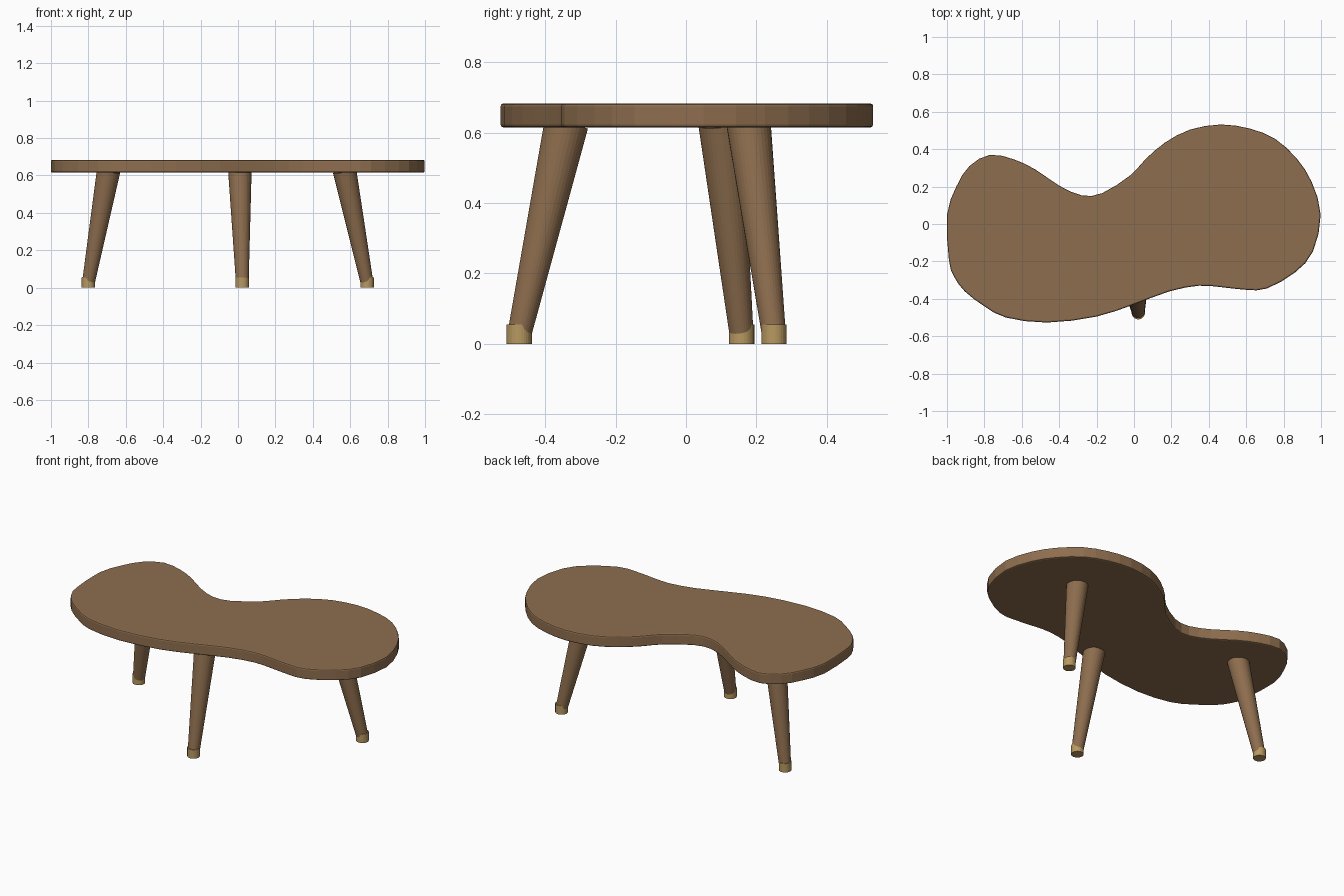
import bpy
import bmesh
from mathutils import Vector, Matrix

cube = bpy.data.objects.get("Cube")
if cube:
    bpy.data.objects.remove(cube, do_unlink=True)


def make_material(name, colour):
    mat = bpy.data.materials.new(name)
    mat.use_nodes = True
    mat.diffuse_color = colour
    mat.node_tree.nodes["Principled BSDF"].inputs["Base Color"].default_value = colour
    return mat


wood = make_material("walnut wood", (0.27, 0.155, 0.077, 1))
brass = make_material("brass", (0.48, 0.32, 0.12, 1))

TOP_Z = 0.683
UNDERSIDE_Z = 0.615


def add_object(name, bm, mat):
    bmesh.ops.recalc_face_normals(bm, faces=bm.faces[:])
    mesh = bpy.data.meshes.new(name)
    bm.to_mesh(mesh)
    bm.free()
    mesh.materials.append(mat)
    obj = bpy.data.objects.new(name, mesh)
    bpy.context.collection.objects.link(obj)
    return obj


def smooth_loop(points, steps):
    """Closed Catmull-Rom curve through the points."""
    pts = [Vector(p) for p in points]
    count = len(pts)
    result = []
    for i in range(count):
        a, b, c, d = (pts[(i + k) % count] for k in (-1, 0, 1, 2))
        for s in range(steps):
            t = s / steps
            result.append(b + (c - a) * t / 2
                          + (a - b * 2.5 + c * 2 - d / 2) * t ** 2
                          + (b * 3 - a - c * 3 + d) * t ** 3 / 2)
    return result


def tapered_rod(name, foot, head, foot_radius, head_radius, mat, sides=32):
    """Round rod between two points, thicker at the head."""
    foot, head = Vector(foot), Vector(head)
    axis = head - foot
    turn = axis.to_track_quat("Z", "Y").to_matrix().to_4x4()
    bm = bmesh.new()
    bmesh.ops.create_cone(bm, cap_ends=True, segments=sides,
                          radius1=foot_radius, radius2=head_radius,
                          depth=axis.length,
                          matrix=Matrix.Translation((foot + head) / 2) @ turn)
    return add_object(name, bm, mat)


# Freeform table top: two lobes with a waist
outline = [
    (-1, .05), (-.95, .2), (-.88, .31), (-.77, .37), (-.64, .345),
    (-.525, .29), (-.4, .205), (-.28, .153), (-.17, .165), (-.02, .26),
    (.06, .345), (.165, .435), (.3, .505), (.465, .532), (.62, .51),
    (.755, .455), (.87, .35), (.95, .225), (.998, .05), (.957, -.147),
    (.86, -.26), (.71, -.345), (.6, -.352), (.46, -.337), (.345, -.33),
    (.19, -.36), (0, -.43), (-.2, -.495), (-.465, -.527), (-.685, -.5),
    (-.8, -.44), (-.905, -.36), (-.963, -.28), (-.99, -.19),
]
bm = bmesh.new()
rim = [bm.verts.new((p.x, p.y, UNDERSIDE_Z)) for p in smooth_loop(outline, 2)]
base = bm.faces.new(rim)
raised = bmesh.ops.extrude_face_region(bm, geom=[base], use_keep_orig=True)
bmesh.ops.translate(bm, vec=(0, 0, TOP_Z - UNDERSIDE_Z),
                    verts=[v for v in raised["geom"]
                           if isinstance(v, bmesh.types.BMVert)])
table_top = add_object("table_top", bm, wood)
bevel = table_top.modifiers.new("softened rim", "BEVEL")
bevel.width = 0.008
bevel.segments = 2
bevel.limit_method = "ANGLE"
bevel.angle_limit = 1

# Splayed tapered legs, each standing in an upright brass ferrule
legs = {
    "front": ((.023, -.474), (.01, -.34)),
    "back_left": ((.69, .25), (.57, .178)),
    "back_right": ((-.8, .158), (-.692, .098)),
}
for side, (foot, head) in legs.items():
    tapered_rod(side + "_leg", (*foot, .025), (*head, UNDERSIDE_Z + .01),
                .034, .063, wood)
    tapered_rod(side + "_ferrule", (*foot, 0), (*foot, .055),
                .036, .036, brass)
